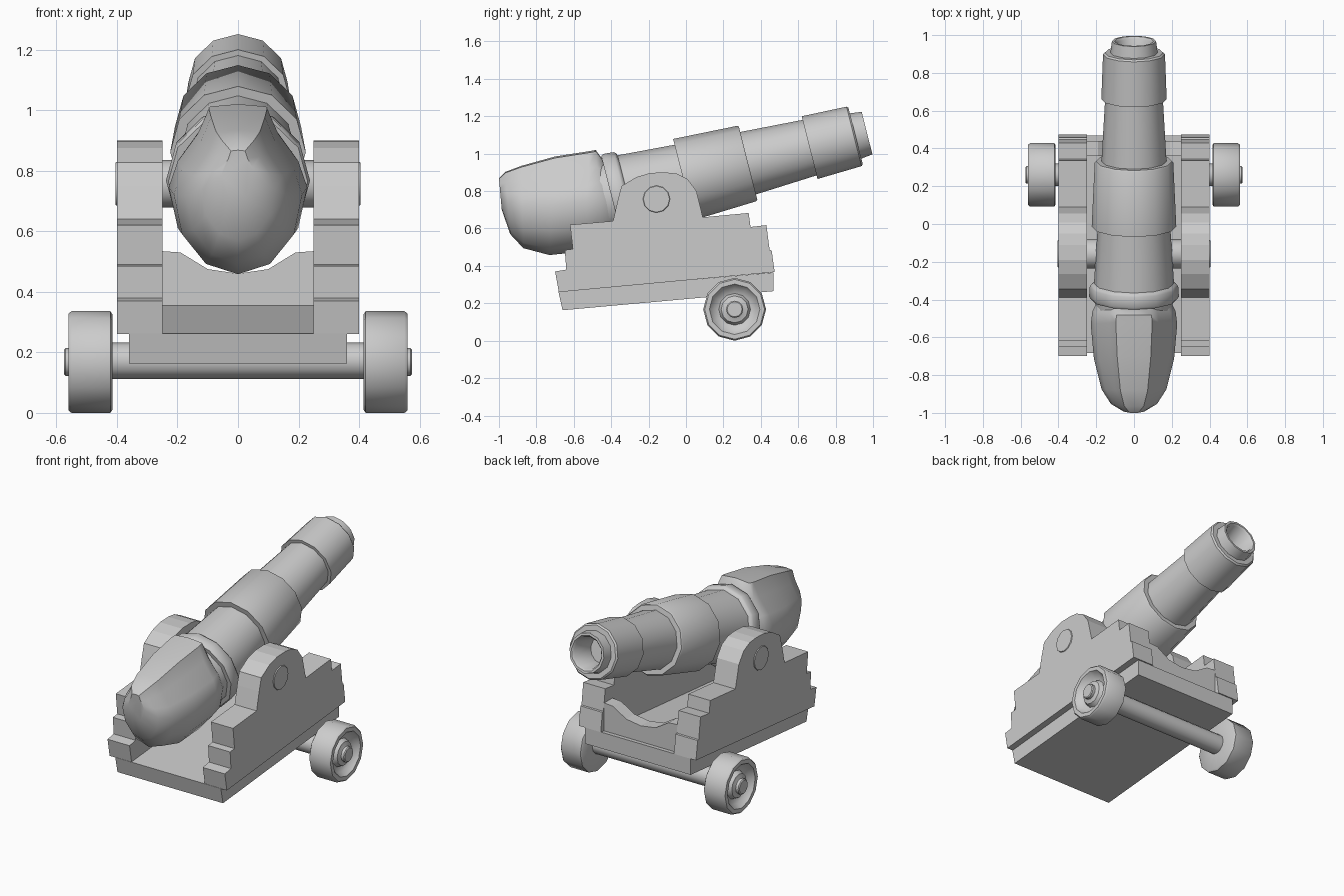
import bpy, bmesh, math
from mathutils import Vector

if "Cube" in bpy.data.objects:
    bpy.data.objects.remove(bpy.data.objects["Cube"])


def finish(name, bm, smooth=None):
    bmesh.ops.recalc_face_normals(bm, faces=bm.faces)
    me = bpy.data.meshes.new(name)
    bm.to_mesh(me)
    bm.free()
    ob = bpy.data.objects.new(name, me)
    bpy.context.collection.objects.link(ob)
    if smooth:
        bpy.ops.object.select_all(action='DESELECT')
        ob.select_set(True)
        bpy.context.view_layer.objects.active = ob
        bpy.ops.object.shade_smooth_by_angle(angle=math.radians(smooth))
    return ob


def loft(name, rings, smooth=None):
    """Skin a list of equal-length closed rings and cap both ends."""
    bm = bmesh.new()
    vs = [[bm.verts.new(p) for p in ring] for ring in rings]
    n = len(vs[0])
    for a, b in zip(vs, vs[1:]):
        for i in range(n):
            j = (i + 1) % n
            bm.faces.new((a[i], a[j], b[j], b[i]))
    bm.faces.new(vs[0])
    bm.faces.new(vs[-1][::-1])
    return finish(name, bm, smooth)


def lathe(name, profile, origin, axis, up, segs=12, smooth=40):
    """Revolve (distance along axis, radius) pairs."""
    o, axis, up = Vector(origin), Vector(axis).normalized(), Vector(up).normalized()
    side = axis.cross(up)
    rings = []
    for t, r in profile:
        rings.append([o + axis * t + r * (math.cos(k * math.tau / segs) * up
                                          + math.sin(k * math.tau / segs) * side)
                      for k in range(segs)])
    return loft(name, rings, smooth)


def slab(name, outline, x0, x1):
    """Extrude a side outline of (y, z) points along x."""
    return loft(name, [[(x, y, z) for y, z in outline] for x in (x0, x1)])


# Barrel, measured back from the muzzle along its tilted axis
tilt = math.radians(14.2)
axis = (0, math.cos(tilt), math.sin(tilt))
up = (0, -math.sin(tilt), math.cos(tilt))
lathe("barrel", [
    (-.16, .08), (-.012, .093), (0, .103), (0, .117), (-.063, .125),
    (-.063, .155), (-.072, .164), (-.317, .173), (-.317, .153), (-.656, .172),
    (-.656, .202), (-.664, .208), (-1.013, .224), (-1.013, .192), (-1.322, .212),
    (-1.328, .226), (-1.340, .234), (-1.395, .238), (-1.408, .230), (-1.408, .205),
    (-1.52, .20)], (0, .968, 1.11), axis, up)

# Breech hood: pear-shaped sections (top y, top z, bottom y, bottom z, half width)
half = [(0, 1), (.42, .97), (.58, .66), (.87, .32), (1, 0), (.87, -.5), (.5, -.87), (0, -1)]
section = half + [(-x, h) for x, h in half[-2:0:-1]]
rings = []
for ty, tz, by, bz, w in [(-.435, .955, -.39, .55, .195), (-.483, 1.02, -.44, .50, .22),
                          (-.52, 1.013, -.54, .478, .229), (-.70, .985, -.73, .458, .212),
                          (-.88, .935, -.87, .495, .172), (-.965, .903, -.94, .57, .122),
                          (-1, .868, -.985, .70, .055)]:
    top, bot = Vector((0, ty, tz)), Vector((0, by, bz))
    rings.append([bot.lerp(top, (h + 1) / 2) + Vector((x * w, 0, 0)) for x, h in section])
loft("breech", rings, 45)

# Stepped carriage cheeks
cheek = [(-.68, .26), (-.70, .37), (-.64, .38), (-.648, .485), (-.605, .49), (-.62, .62),
         (-.39, .64), (-.365, .75), (-.345, .827), (-.265, .875), (-.19, .897), (-.11, .9),
         (-.05, .893), (.008, .865), (.056, .80), (.09, .66), (.335, .683), (.345, .608),
         (.43, .618), (.447, .485), (.458, .483), (.474, .367)]
for s, side in ((1, "right"), (-1, "left")):
    slab(f"cheek_{side}", cheek, s * .25, s * .40)

# Sloping base plate
slab("base_plate", [(-.682, .262), (-.66, .163), (.469, .265), (.469, .365)], -.36, .36)

# Cross piece with a dipped top edge
dip = [(-.26, .535), (-.19, .53), (-.1, .475), (0, .46), (.1, .475), (.19, .53), (.26, .535)]
loft("transom", [[(x, y, z) for x, z in [(.26, .34), (-.26, .34)] + dip] for y in (.36, .44)])

# Trunnion through both cheeks
lathe("trunnion", [(-.405, .064), (-.405, .07), (-.39, .078), (.39, .078), (.405, .07), (.405, .064)],
      (0, -.158, .757), (1, 0, 0), (0, 0, 1))

# Axle and dished wheels
lathe("axle", [(-.43, .06), (.43, .06)], (0, .26, .172), (1, 0, 0), (0, 0, 1))
wheel = [(.415, .05), (.415, .158), (.422, .168), (.55, .168), (.56, .160), (.56, .135),
         (.53, .115), (.52, .085), (.545, .072), (.55, .052), (.553, .046), (.57, .046),
         (.575, .04)]
for s, side in ((1, "right"), (-1, "left")):
    lathe(f"wheel_{side}", wheel, (0, .26, .168), (s, 0, 0), (0, 0, 1))
